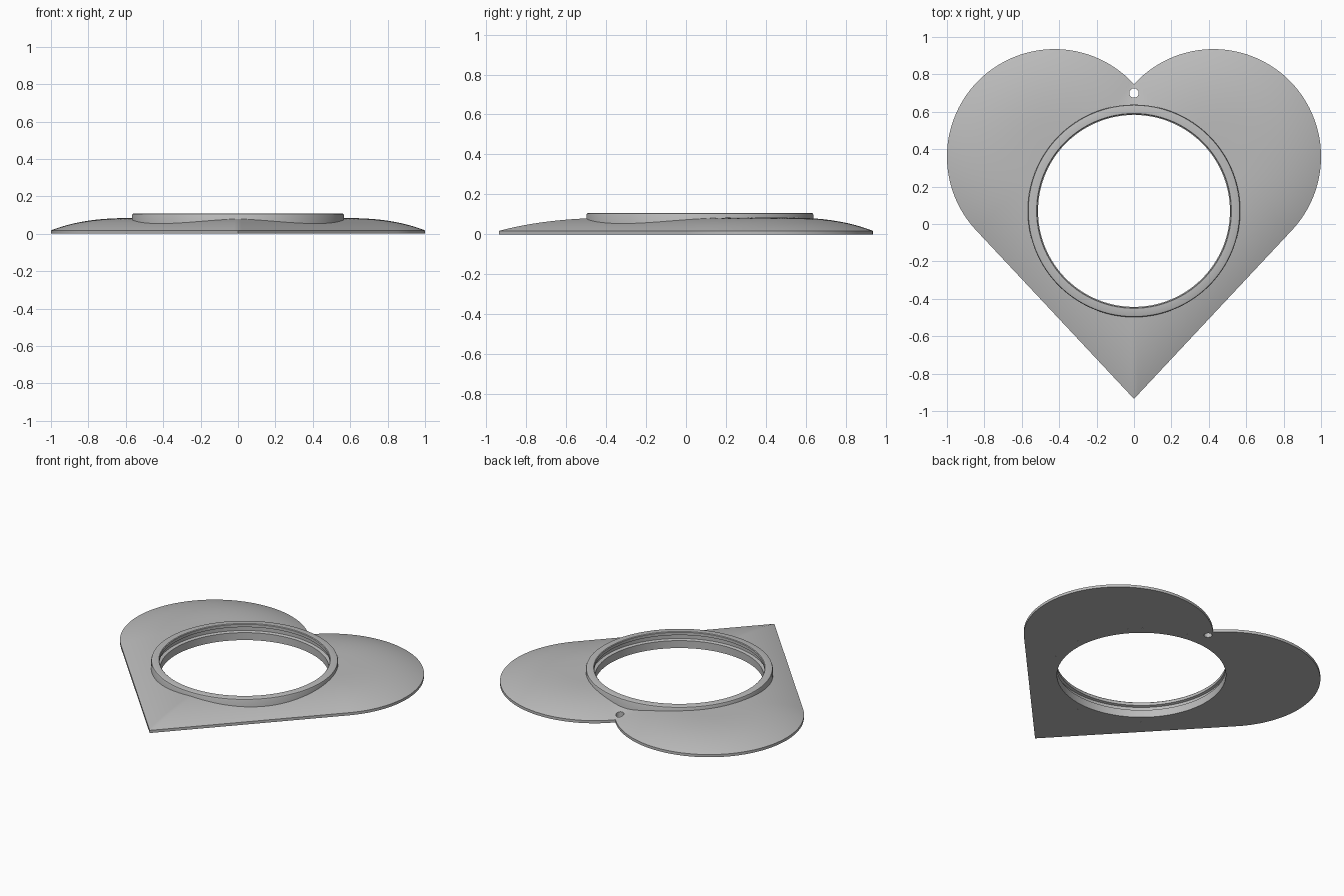
import bpy, bmesh, math
from math import sin, cos, pi, hypot, atan2

cube = bpy.data.objects.get("Cube")
if cube:
    bpy.data.objects.remove(cube, do_unlink=True)

# Heart outline: two round lobes joined to the tip by tangent lines
LX, LY, LR = 0.425, 0.36, 0.575
TIP = -0.935
CLEFT = LY + math.sqrt(LR**2 - LX**2)
HALF = atan2(LX, LY - TIP) + math.asin(LR / hypot(LX, LY - TIP))
A_CLEFT = atan2(CLEFT - LY, -LX)
# Round opening
OY, R_IN, R_OUT = 0.07, 0.513, 0.568

grey = bpy.data.materials.new("grey")
grey.use_nodes = True
grey.diffuse_color = (0.5, 0.5, 0.5, 1)
grey.node_tree.nodes["Principled BSDF"].inputs["Base Color"].default_value = (0.5, 0.5, 0.5, 1)


def closed_sweep(name, columns):
    """Skin a closed loop of closed cross-sections."""
    bm = bmesh.new()
    cols = [[bm.verts.new(p) for p in c] for c in columns]
    for i, a in enumerate(cols):
        b = cols[(i + 1) % len(cols)]
        for j in range(len(a)):
            k = (j + 1) % len(a)
            bm.faces.new((a[j], b[j], b[k], a[k]))
    bmesh.ops.recalc_face_normals(bm, faces=bm.faces)
    mesh = bpy.data.meshes.new(name)
    bm.to_mesh(mesh)
    bm.free()
    ob = bpy.data.objects.new(name, mesh)
    bpy.context.collection.objects.link(ob)
    mesh.materials.append(grey)
    return ob


def smooth(ob, degrees):
    bpy.ops.object.select_all(action='DESELECT')
    ob.select_set(True)
    bpy.context.view_layer.objects.active = ob
    bpy.ops.object.shade_smooth_by_angle(angle=math.radians(degrees))


def dome(x, y):
    """Height of the pillowed top, from the distance to the outline."""
    x = abs(x)
    d = min((y - TIP) * sin(HALF) - x * cos(HALF), hypot(x, y - CLEFT))
    if -HALF <= atan2(y - LY, x - LX) <= A_CLEFT:
        d = min(d, LR - hypot(x - LX, y - LY))
    d = max(d, 0)
    return 0.018 + 0.066 * (1 - max(0, 1 - d / 0.45)**2.6)


# Half outline from cleft to tip, then mirrored
N_ARC, N_LINE = 90, 40
half = []
for i in range(N_ARC + 1):
    a = A_CLEFT + (-HALF - A_CLEFT) * i / N_ARC
    half.append((LX + LR * cos(a), LY + LR * sin(a)))
tx, ty = half[-1]
half += [(tx * (1 - i / N_LINE), ty + (TIP - ty) * i / N_LINE) for i in range(1, N_LINE + 1)]
half[0], half[-1] = (0, CLEFT), (0, TIP)
outline = half + [(-x, y) for x, y in half[-2:0:-1]]

# Heart plate: flat underside, thin rim and domed top around the opening
STEPS = 24
columns = []
for x, y in outline:
    a = atan2(y - OY, x)
    ix, iy = R_OUT * cos(a), OY + R_OUT * sin(a)
    col = [(ix, iy, 0), (x, y, 0)]
    for s in range(STEPS + 1):
        t = (s / STEPS)**1.5
        px, py = x + (ix - x) * t, y + (iy - y) * t
        col.append((px, py, dome(px, py)))
    columns.append(col)
plate = closed_sweep("heart_plate", columns)

# Small hanging hole below the cleft
bpy.ops.mesh.primitive_cylinder_add(vertices=32, radius=0.025, depth=0.5, location=(0, 0.7, 0))
cutter = bpy.context.object
cutter.name = "hole_cutter"
cutter.data.materials.append(grey)
cutter.hide_render = True
cutter.hide_set(True)
cut = plate.modifiers.new("hanging_hole", 'BOOLEAN')
cut.object = cutter
cut.solver = 'EXACT'
bpy.context.view_layer.objects.active = plate
plate.select_set(True)
bpy.ops.object.modifier_apply(modifier=cut.name)
bpy.data.objects.remove(cutter, do_unlink=True)
smooth(plate, 35)

# Raised collar with an inner groove
profile = [(R_OUT, 0), (R_OUT, 0.098), (R_OUT - 0.003, 0.105), (R_OUT - 0.01, 0.108),
           (R_IN + 0.008, 0.108), (R_IN + 0.004, 0.104), (R_IN + 0.004, 0.085),
           (R_IN + 0.02, 0.08), (R_IN + 0.02, 0.055), (R_IN, 0.05), (R_IN, 0)]
SIDES = 160
collar = closed_sweep("collar_ring", [
    [(r * cos(2 * pi * i / SIDES), OY + r * sin(2 * pi * i / SIDES), z) for r, z in profile]
    for i in range(SIDES)])
smooth(collar, 35)
